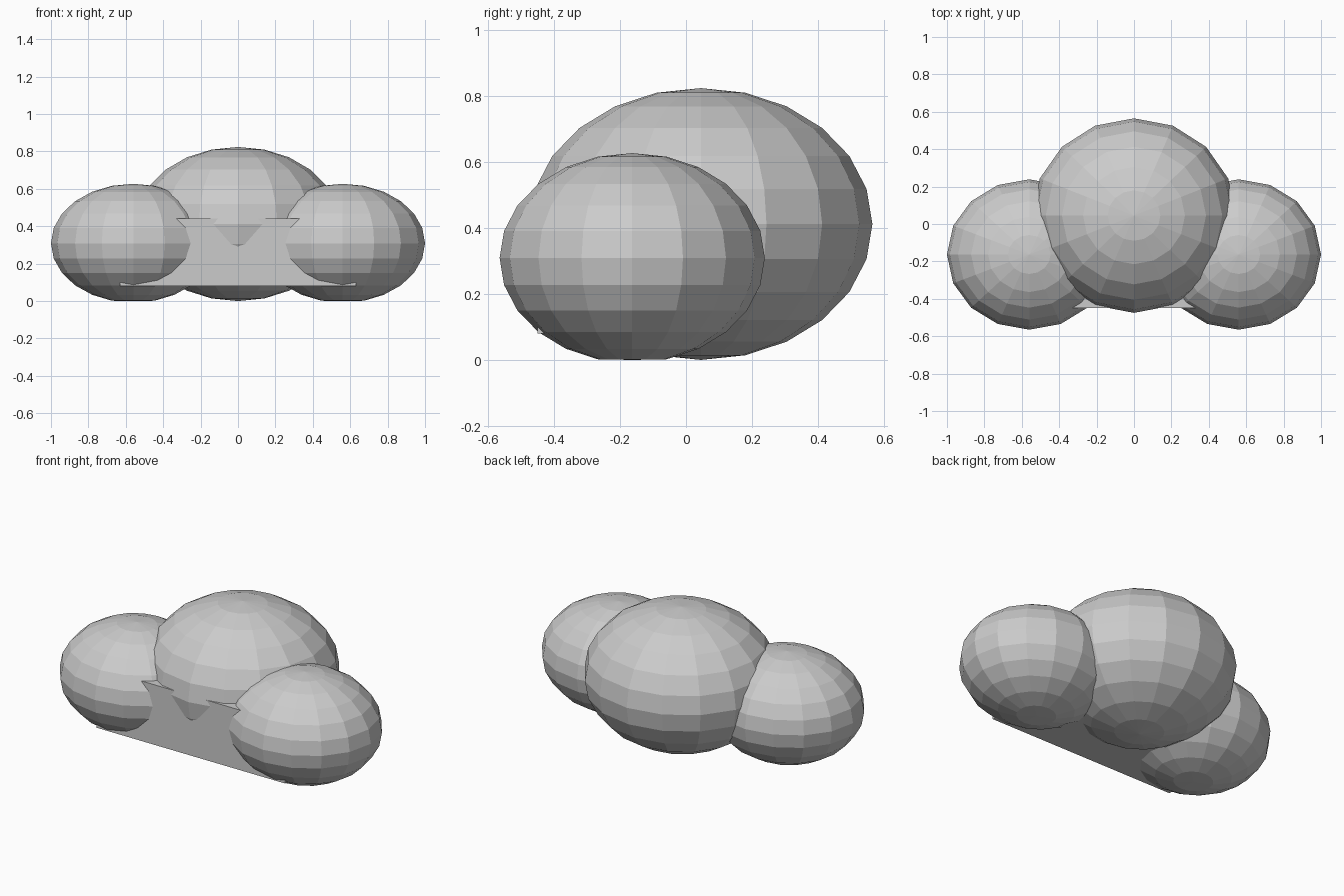
import bpy

if "Cube" in bpy.data.objects:
    bpy.data.objects.remove(bpy.data.objects["Cube"])


def leaf_clump(name, centre, radii):
    """Faceted ellipsoid, flattened where it meets the ground."""
    bpy.ops.mesh.primitive_uv_sphere_add(segments=16, ring_count=12, radius=1)
    ob = bpy.context.object
    ob.name = name
    for v in ob.data.vertices:
        v.co = [c + r * p for c, r, p in zip(centre, radii, v.co)]
        v.co.z = max(v.co.z, 0)
    return ob


def block(name, low, high):
    bpy.ops.mesh.primitive_cube_add(size=1)
    ob = bpy.context.object
    ob.name = name
    for v in ob.data.vertices:
        v.co = [(a + b) / 2 + (b - a) * p for a, b, p in zip(low, high, v.co)]
    return ob


# large middle clump
leaf_clump("middle_clump", (0, 0.045, 0.412), (0.545, 0.52, 0.412))

# smaller clumps either side, slightly forward
for side, label in ((-1, "left"), (1, "right")):
    leaf_clump(label + "_clump", (side * 0.56, -0.163, 0.309), (0.44, 0.402, 0.318))

# flat-fronted block filling the gap between the clumps
block("front_block", (-0.63, -0.45, 0.08), (0.63, -0.08, 0.442))
